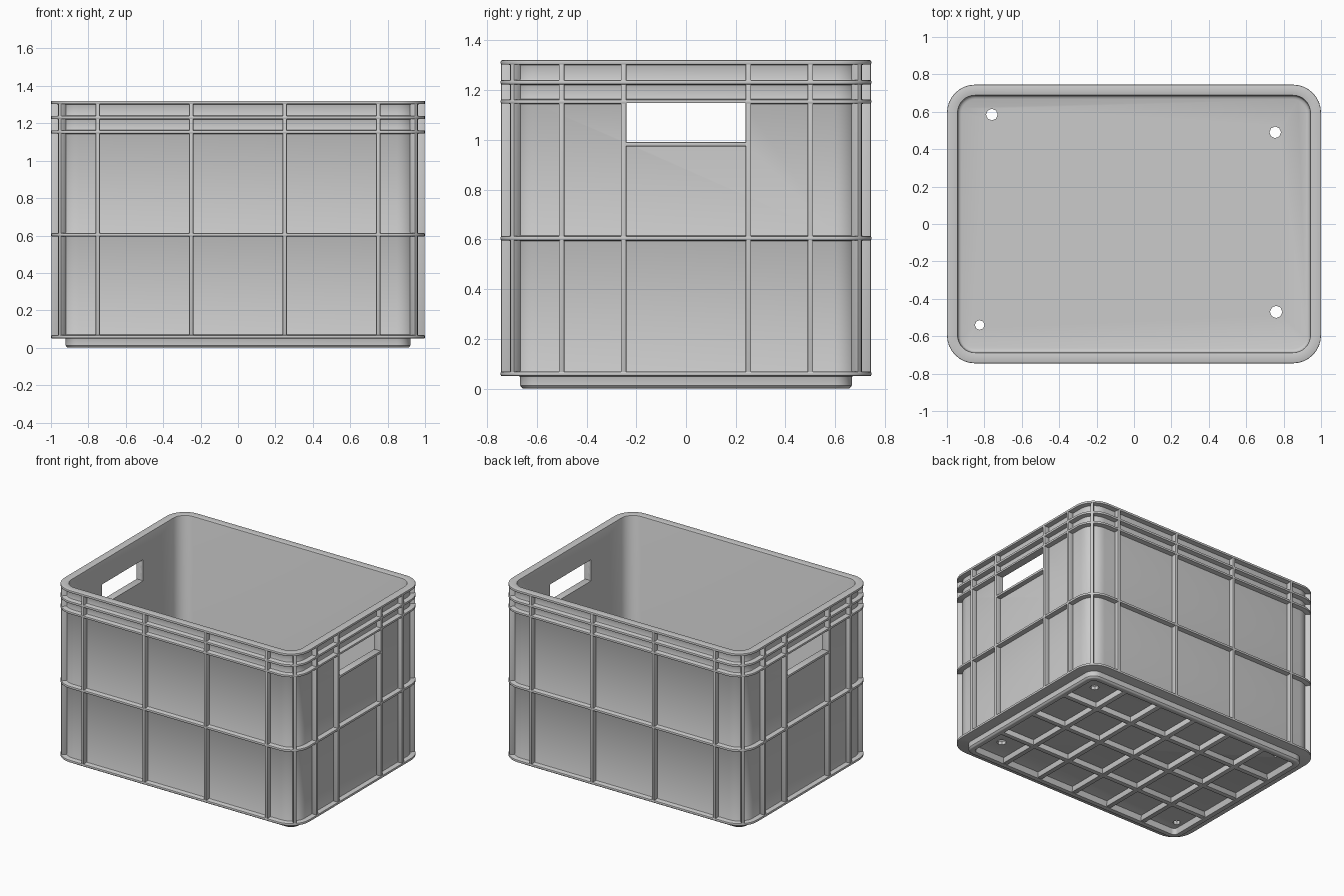
import bpy, bmesh, math
from mathutils import Matrix, Vector

if "Cube" in bpy.data.objects:
    bpy.data.objects.remove(bpy.data.objects["Cube"])

HX, HY, R = 1.0, 0.745, 0.15      # outer half sizes and corner radius
WALL, INNER, FOOT = 0.038, 0.058, 0.078   # insets from the outer face


def finish(bm, name):
    bmesh.ops.recalc_face_normals(bm, faces=bm.faces)
    me = bpy.data.meshes.new(name)
    bm.to_mesh(me)
    bm.free()
    ob = bpy.data.objects.new(name, me)
    bpy.context.collection.objects.link(ob)
    return ob


def apply(ob, kind, **settings):
    m = ob.modifiers.new(kind, kind)
    for k, v in settings.items():
        setattr(m, k, v)
    bpy.context.view_layer.objects.active = ob
    bpy.ops.object.modifier_apply(modifier=m.name)


def smooth(ob):
    bpy.ops.object.select_all(action='DESELECT')
    ob.select_set(True)
    bpy.context.view_layer.objects.active = ob
    bpy.ops.object.shade_smooth_by_angle(angle=math.radians(35))


def loop(inset, z, n=9):
    """Rounded rectangle, inset from the outer face."""
    r = max(R - inset, 0.03)
    cx, cy = HX - inset - r, HY - inset - r
    pts = []
    for q, (sx, sy) in enumerate(((1, 1), (-1, 1), (-1, -1), (1, -1))):
        for i in range(n):
            a = math.radians(90 * (q + i / (n - 1)))
            pts.append((sx * cx + r * math.cos(a), sy * cy + r * math.sin(a), z))
    return pts


def add_box(bm, lo, hi, rot=Matrix()):
    lo, hi = Vector(lo), Vector(hi)
    m = rot @ Matrix.Translation((lo + hi) / 2) @ Matrix.Diagonal((*(hi - lo), 1))
    bmesh.ops.create_cube(bm, size=1, matrix=m)


# Shell profile: up the inside, over the rim, down past the rings to the foot
profile = [(INNER + 0.02, 0.07), (INNER + 0.005, 0.076), (INNER, 0.09), (INNER, 1.32)]
for top, bottom in ((1.32, 1.302), (1.24, 1.222), (1.162, 1.145), (0.613, 0.595), (0.068, 0.05)):
    if top < 1.3:
        profile.append((WALL, top))
    profile += [(0, top), (0, bottom)]
    if bottom > 0.06:
        profile.append((WALL, bottom))
profile += [(FOOT, 0.05), (FOOT, 0.012), (FOOT + 0.01, 0), (FOOT + 0.045, 0), (FOOT + 0.05, 0.045)]

bm = bmesh.new()
rings = [[bm.verts.new(p) for p in loop(*pt)] for pt in profile]
for a, b in zip(rings, rings[1:]):
    for i in range(len(a)):
        j = (i + 1) % len(a)
        bm.faces.new((a[i], a[j], b[j], b[i]))
bm.faces.new(rings[0])
bm.faces.new(rings[-1])
shell = finish(bm, "crate_shell")
apply(shell, 'BEVEL', width=0.005, segments=2, limit_method='ANGLE', angle_limit=math.radians(40))

# Hand openings and drain holes
bm = bmesh.new()
for s in (-1, 1):
    add_box(bm, (s * 0.98 - 0.08, -0.24, 0.99), (s * 0.98 + 0.08, 0.24, 1.147))
for x, y, r in ((-0.76, 0.585, 0.031), (0.755, 0.49, 0.031), (0.76, -0.47, 0.033), (-0.825, -0.54, 0.026)):
    bmesh.ops.create_cone(bm, cap_ends=True, segments=8, radius1=r, radius2=r, depth=0.3,
                          matrix=Matrix.Translation((x, y, 0.05)))
cutter = finish(bm, "opening_cutter")
cutter.hide_render = True
apply(shell, 'BOOLEAN', operation='DIFFERENCE', object=cutter, solver='EXACT')
bpy.data.objects.remove(cutter)
smooth(shell)

# Upright ribs on the walls and across the rounded corners
bm = bmesh.new()
Z0, Z1, T, SINK = 0.055, 1.312, 0.011, 0.048
for s in (-1, 1):
    for x in (-0.75, -0.25, 0.25, 0.75):
        y0, y1 = sorted((s * (HY - SINK), s * (HY - 0.002)))
        add_box(bm, (x - T, y0, Z0), (x + T, y1, Z1))
    for y in (-0.5, -0.251, 0.251, 0.5):
        x0, x1 = sorted((s * (HX - SINK), s * (HX - 0.002)))
        add_box(bm, (x0, y - T, Z0), (x1, y + T, Z1))
    for t in (-1, 1):
        rot = Matrix.Translation((s * (HX - R), t * (HY - R), 0)) @ \
            Matrix.Rotation(math.atan2(t, s), 4, 'Z')
        add_box(bm, (R - SINK, -T, Z0), (R - 0.002, T, Z1), rot)
ribs = finish(bm, "upright_ribs")

# Ledges under the hand openings
bm = bmesh.new()
for s in (-1, 1):
    x0, x1 = sorted((s * (HX - INNER + 0.001), s * (HX - 0.003)))
    add_box(bm, (x0, -0.25, 0.973), (x1, 0.25, 0.991))
ledges = finish(bm, "handle_ledges")

# Grid of ribs under the floor
bm = bmesh.new()
for i in range(-2, 3):
    add_box(bm, (i * 0.3 - 0.018, -0.63, 0.004), (i * 0.3 + 0.018, 0.63, 0.055))
for i in range(-1, 2):
    add_box(bm, (-0.885, i * 0.325 - 0.018, 0.005), (0.885, i * 0.325 + 0.018, 0.055))
grid = finish(bm, "underside_grid")

for ob in (ribs, ledges, grid):
    apply(ob, 'BEVEL', width=0.004, segments=2)
    smooth(ob)
